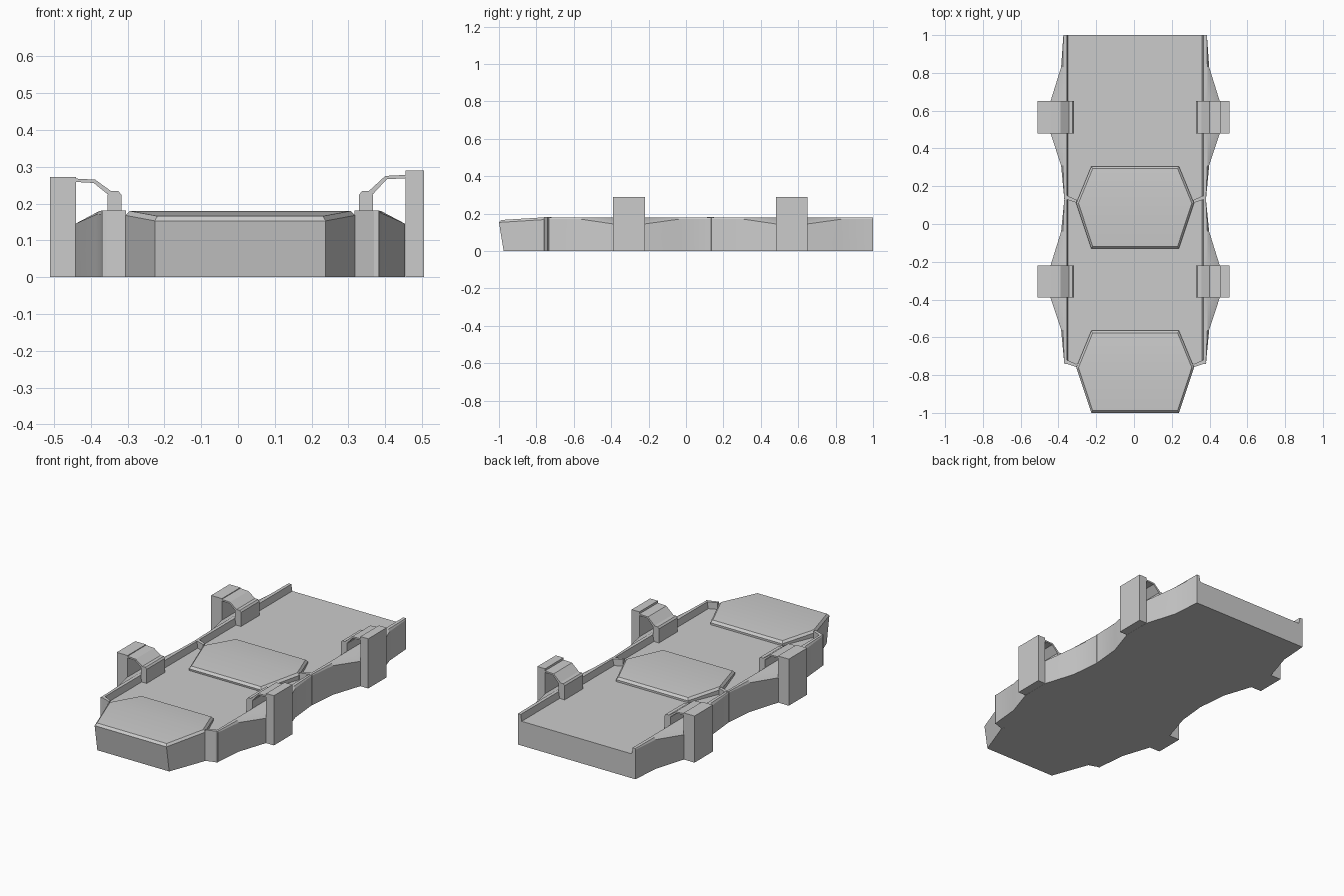
import bpy, bmesh

if "Cube" in bpy.data.objects:
    bpy.data.objects.remove(bpy.data.objects["Cube"])

CX = 0.006        # the body sits slightly right of the origin
PITCH = 0.87      # length of one repeated section


def finish(name, bm, smooth=False):
    bmesh.ops.recalc_face_normals(bm, faces=bm.faces)
    me = bpy.data.meshes.new(name)
    bm.to_mesh(me)
    bm.free()
    ob = bpy.data.objects.new(name, me)
    bpy.context.collection.objects.link(ob)
    if smooth:
        bpy.ops.object.select_all(action='DESELECT')
        ob.select_set(True)
        bpy.context.view_layer.objects.active = ob
        bpy.ops.object.shade_smooth_by_angle(angle=0.5)
    return ob


def loft(name, rings, smooth=False):
    """Skin equal-length closed rings and cap both ends."""
    bm = bmesh.new()
    vs = [[bm.verts.new(p) for p in r] for r in rings]
    n = len(vs[0])
    for a, b in zip(vs, vs[1:]):
        for i in range(n):
            j = (i + 1) % n
            bm.faces.new((a[i], a[j], b[j], b[i]))
    bm.faces.new(vs[0])
    bm.faces.new(vs[-1])
    return finish(name, bm, smooth)


def extrude_y(name, profile, y0, y1, smooth=False):
    return loft(name, [[(x, y, z) for x, z in profile] for y in (y0, y1)], smooth)


def extrude_z(name, outline, z0, z1):
    return loft(name, [[(x, y, z) for x, y in outline] for z in (z0, z1)])


# hull: tray section with raised rims, bulging out at each clasp
def hull_ring(y, w, shoulder):
    half = [(w, 0), (w, shoulder), (0.382, 0.18), (0.362, 0.18), (0.355, 0.142)]
    if w < 0.382:
        half[2] = (w, 0.18)
    ring = half + [(-x, z) for x, z in reversed(half)]
    return [(CX + x, y, z) for x, z in ring]


stations = [(1.0, 0.38, 0.172), (0.83, 0.392, 0.17), (0.65, 0.448, 0.145),
            (0.48, 0.448, 0.145), (0.31, 0.392, 0.17), (0.13, 0.375, 0.172)]
rings = [hull_ring(*s) for s in stations]
rings += [hull_ring(y - PITCH, w, s) for y, w, s in stations[1:]]
loft("hull", rings, True)


# raised six-sided pads at the front of each section
def pad(name, oy):
    def ring(inset, z_mid, z_end, front=0.0):
        a, b = 0.232 - inset * 0.6, 0.312 - inset
        pts = [(-a, -0.13 + inset + front, z_end), (a, -0.13 + inset + front, z_end),
               (b, 0.11, z_mid), (a, 0.305 - inset, z_end),
               (-a, 0.305 - inset, z_end), (-b, 0.11, z_mid)]
        return [(CX + x, y + oy, z) for x, y, z in pts]
    bm = bmesh.new()
    layers = [ring(0, 0, 0, 0.025), ring(0, 0.168, 0.153), ring(0.012, 0.18, 0.166)]
    vs = [[bm.verts.new(p) for p in r] for r in layers]
    for lo, hi in zip(vs, vs[1:]):
        for i in range(6):
            j = (i + 1) % 6
            bm.faces.new((lo[i], lo[j], hi[j], hi[i]))
    bm.faces.new(vs[0])
    t = vs[-1]
    bm.faces.new((t[0], t[1], t[2], t[5]))   # front slope
    bm.faces.new((t[5], t[2], t[3], t[4]))   # rear slope
    finish(name, bm, True)


for n, oy in (("rear", 0.0), ("front", -PITCH)):
    pad(n + "_pad", oy)
    y0, y1 = 0.48 + oy, 0.65 + oy
    for side, s in (("right", 1), ("left", -1)):
        # short rim end turning in to the pad
        cap = [(0.378, 0.135), (0.31, 0.112), (0.31, 0.128), (0.36, 0.15)]
        extrude_z(f"{n}_{side}_rim_end", [(CX + s * x, y + oy) for x, y in cap], 0, 0.181)

    # clasps: outer pillar, inner post and thin bridging arm
    extrude_y(n + "_right_pillar", [(0.455, 0), (0.505, 0), (0.505, 0.29), (0.455, 0.29)], y0, y1)
    extrude_y(n + "_left_pillar", [(-0.51, 0), (-0.44, 0), (-0.44, 0.272), (-0.51, 0.272)], y0, y1)
    for side, s, dx, dz in (("right", 1, 0.012, 0.01), ("left", -1, 0, 0)):
        post = [(0.317, 0.13), (0.355, 0.13), (0.355, 0.224), (0.345, 0.234),
                (0.325, 0.234), (0.317, 0.224)]
        arm = [(0.343, 0.222), (0.355, 0.226), (0.392, 0.256), (0.446, 0.259),
               (0.446, 0.268), (0.388, 0.265), (0.345, 0.234), (0.335, 0.23)]
        extrude_y(f"{n}_{side}_post", [(s * (x + dx), z) for x, z in post], y0, y1)
        extrude_y(f"{n}_{side}_arm",
                  [(s * (x + dx), z + dz * min(1, max(0, (z - 0.23) / 0.026))) for x, z in arm],
                  y0, y1)
